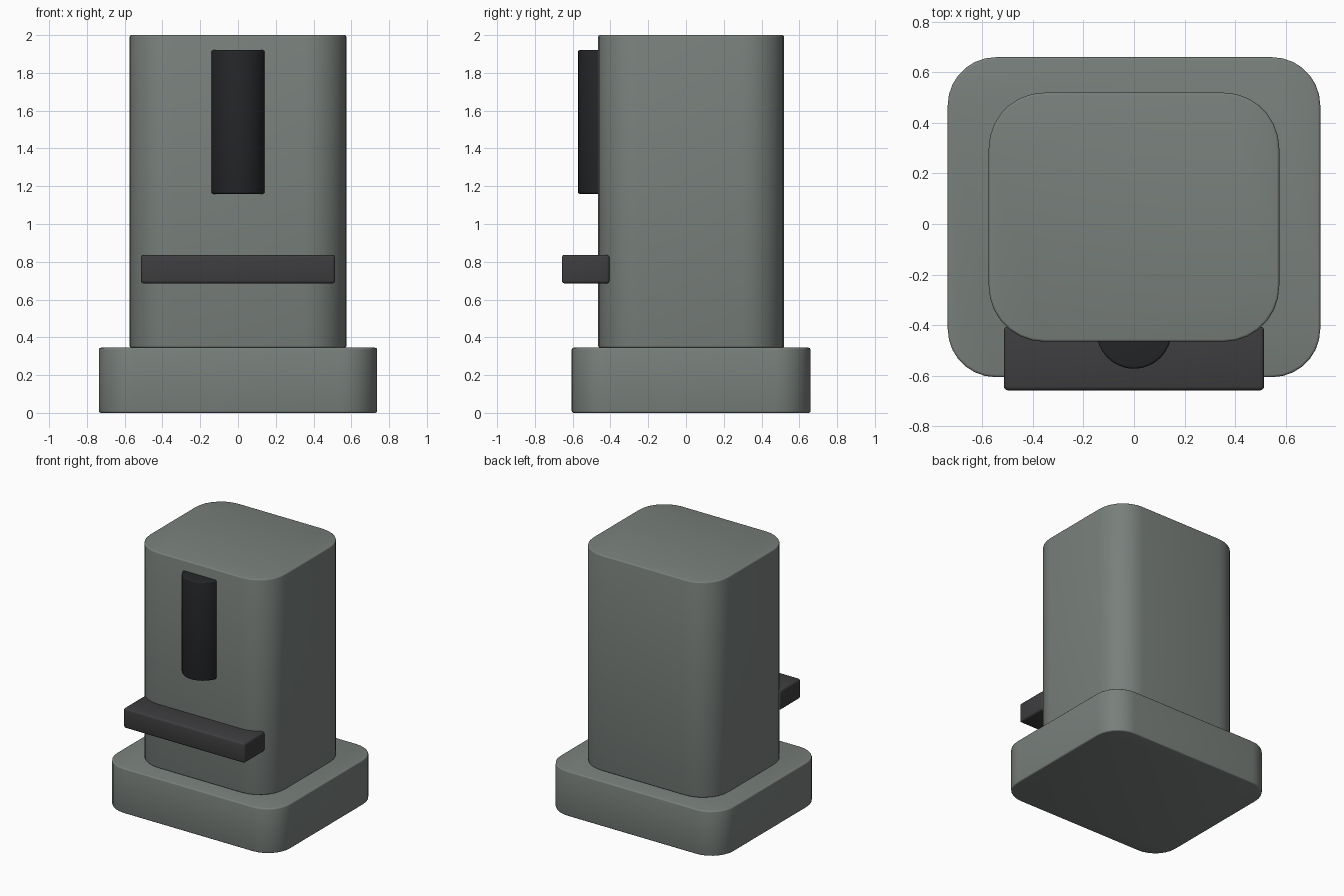
import bpy, bmesh
from math import pi, sin, cos, radians

if "Cube" in bpy.data.objects:
    bpy.data.objects.remove(bpy.data.objects["Cube"])


def material(name, rgb):
    m = bpy.data.materials.new(name)
    m.diffuse_color = (*rgb, 1)
    m.use_nodes = True
    m.node_tree.nodes["Principled BSDF"].inputs["Base Color"].default_value = m.diffuse_color
    return m


def rounded_rect(hx, hy, r, seg=7):
    # outline of a rectangle with round corners
    pts = []
    for k, (sx, sy) in enumerate(((1, 1), (-1, 1), (-1, -1), (1, -1))):
        for i in range(seg + 1):
            a = pi / 2 * (k + i / seg)
            pts.append((sx * (hx - r) + r * cos(a), sy * (hy - r) + r * sin(a)))
    return pts


def circle(r, n=32):
    return [(r * cos(2 * pi * i / n), r * sin(2 * pi * i / n)) for i in range(n)]


def prism(name, outline, cy, z0, z1, mat, edge=0.01, all_edges=False):
    # extrude an outline upwards and soften its edges
    bm = bmesh.new()
    face = bm.faces.new([bm.verts.new((x, y + cy, z0)) for x, y in outline])
    ext = bmesh.ops.extrude_face_region(bm, geom=[face])
    top = [v for v in ext["geom"] if isinstance(v, bmesh.types.BMVert)]
    bmesh.ops.translate(bm, verts=top, vec=(0, 0, z1 - z0))
    bmesh.ops.recalc_face_normals(bm, faces=bm.faces)
    edges = [e for e in bm.edges if all_edges or
             abs(e.verts[0].co.z - e.verts[1].co.z) < 1e-5]
    bmesh.ops.bevel(bm, geom=edges, offset=edge, segments=3, profile=0.5,
                    affect='EDGES')
    mesh = bpy.data.meshes.new(name)
    bm.to_mesh(mesh)
    bm.free()
    mesh.materials.append(mat)
    ob = bpy.data.objects.new(name, mesh)
    bpy.context.collection.objects.link(ob)
    bpy.ops.object.select_all(action='DESELECT')
    ob.select_set(True)
    bpy.context.view_layer.objects.active = ob
    bpy.ops.object.shade_smooth_by_angle(angle=radians(40))
    return ob


shell = material("shell_grey", (0.19, 0.215, 0.2))
charcoal = material("tray_charcoal", (0.047, 0.047, 0.05))
black = material("spout_black", (0.018, 0.019, 0.021))

# base and body
prism("base", rounded_rect(0.736, 0.632, 0.19), 0.027, 0.0, 0.345, shell)
prism("body", rounded_rect(0.574, 0.492, 0.22), 0.027, 0.345, 2.0, shell)

# upright half-sunk spout
prism("spout", circle(0.148), -0.424, 1.16, 1.92, black)

# ledge under the spout
hx, hy = 0.514, 0.126
prism("tray", [(-hx, -hy), (hx, -hy), (hx, hy), (-hx, hy)], -0.531, 0.685, 0.837,
      charcoal, 0.015, True)
